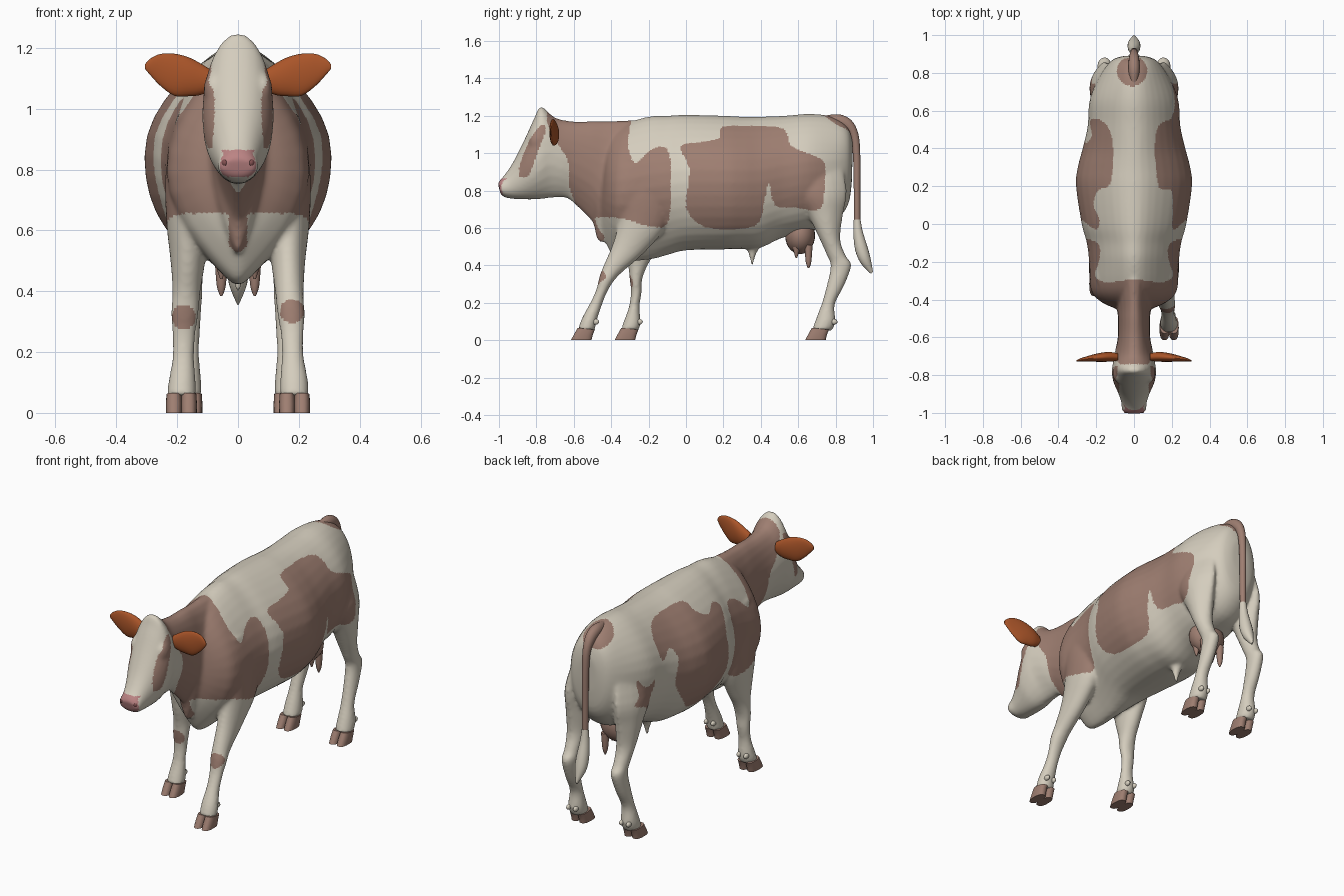
import bpy, bmesh, math
from mathutils import Matrix


def material(name, rgb):
    m = bpy.data.materials.new(name)
    m.diffuse_color = (*rgb, 1)
    return m


CREAM = material("cream hide", (0.66, 0.61, 0.51))
BROWN = material("brown hide", (0.342, 0.209, 0.165))
PINK = material("pink nose", (0.50, 0.23, 0.23))
DARK = material("dark nostril", (0.22, 0.08, 0.08))
ORANGE = material("orange ear", (0.40, 0.09, 0.022))


def spline(rows, steps):
    """Catmull-Rom interpolation of section tuples."""
    out = []
    for i in range(len(rows) - 1):
        p0, p1 = rows[max(i - 1, 0)], rows[i]
        p2, p3 = rows[i + 1], rows[min(i + 2, len(rows) - 1)]
        for k in range(steps):
            t = k / steps
            out.append([0.5 * (2 * b + (c - a) * t + (2 * a - 5 * b + 4 * c - d) * t * t
                               + (3 * b - a - 3 * c + d) * t ** 3)
                        for a, b, c, d in zip(p0, p1, p2, p3)])
    return out + [list(rows[-1])]


def power(v, e):
    return math.copysign(abs(v) ** (2 / e), v)


def loft(bm, rows, side=1, e=2.0, steps=4, n=24, dx=0.0):
    """Skin oval rings; row = (y1, z1, y2, z2, half width[, x centre, top taper, bottom taper])."""
    rows = [tuple(r) + (0,) * (8 - len(r)) for r in rows]
    rings = []
    for y1, z1, y2, z2, w, xc, top, low in spline(rows, steps):
        ring = []
        for k in range(n):
            a = 2 * math.pi * k / n
            c, s = power(math.cos(a), e), power(math.sin(a), e)
            s *= 1 - (top if c > 0 else low) * c * c
            ring.append(bm.verts.new((side * (xc + dx + w * s),
                                      (y1 + y2 + (y1 - y2) * c) / 2,
                                      (z1 + z2 + (z1 - z2) * c) / 2)))
        rings.append(ring)
    for a, b in zip(rings, rings[1:]):
        for k in range(n):
            bm.faces.new((a[k], a[(k + 1) % n], b[(k + 1) % n], b[k]))
    bm.faces.new(rings[0])
    bm.faces.new(rings[-1])


def ball(bm, centre, size):
    m = Matrix.Translation(centre) @ Matrix.Diagonal((*size, 1))
    bmesh.ops.create_uvsphere(bm, u_segments=24, v_segments=14, radius=1, matrix=m)


def finish(bm, name, *mats):
    bmesh.ops.recalc_face_normals(bm, faces=bm.faces[:])
    me = bpy.data.meshes.new(name)
    bm.to_mesh(me)
    bm.free()
    for m in mats:
        me.materials.append(m)
    ob = bpy.data.objects.new(name, me)
    bpy.context.collection.objects.link(ob)
    bpy.ops.object.select_all(action='DESELECT')
    ob.select_set(True)
    bpy.context.view_layer.objects.active = ob
    bpy.ops.object.shade_smooth_by_angle(angle=math.radians(50))
    return ob


# Torso, neck with head, and legs, as overlapping lofts
TORSO = [(-.44, 1.0, -.46, .60, .09, 0, .2, .5), (-.41, 1.08, -.42, .50, .17, 0, .3, .6),
         (-.34, 1.15, -.36, .425, .228, 0, .38, .65), (-.2, 1.195, -.2, .43, .238, 0, .4, .55),
         (-.1, 1.2, -.1, .455, .25, 0, .4, .3), (0, 1.205, 0, .48, .277, 0, .38, .08),
         (.2, 1.20, .2, .485, .307, 0, .36, 0), (.3, 1.195, .3, .488, .298, 0, .36, 0),
         (.4, 1.195, .4, .495, .272, 0, .35, 0), (.53, 1.2, .51, .545, .245, 0, .28, 0),
         (.66, 1.21, .65, .58, .235, 0, .28, 0), (.78, 1.195, .78, .62, .185, 0, .25, 0),
         (.865, 1.14, .865, .72, .12), (.892, 1.05, .887, .85, .055)]
HEAD = [(-.2, 1.18, -.3, .55, .13, 0, .2, .5), (-.4, 1.172, -.46, .52, .095, 0, .1, .7),
        (-.5, 1.172, -.5, .63, .085, 0, 0, .6), (-.6, 1.17, -.6, .73, .086, 0, 0, .5),
        (-.7, 1.19, -.64, .76, .10, 0, .1, .35), (-.775, 1.25, -.70, .762, .112, 0, .1, .3),
        (-.81, 1.19, -.75, .757, .118, 0, 0, .3), (-.865, 1.07, -.80, .752, .110, 0, 0, .25),
        (-.92, .96, -.86, .752, .085, 0, 0, .1), (-.965, .89, -.92, .755, .068),
        (-.995, .855, -.965, .762, .066), (-1.006, .835, -.99, .778, .052)]
SHOULDER = [(-.35, .98, -.16, .98, .05, .15), (-.37, .8, -.08, .8, .075, .162),
            (-.36, .65, -.1, .62, .070, .166)]
LEG_FORWARD = SHOULDER + [
    (-.39, .52, -.22, .47, .056, .165), (-.44, .40, -.345, .36, .046, .17),
    (-.463, .34, -.39, .31, .046, .175), (-.48, .27, -.425, .25, .038, .178),
    (-.512, .2, -.452, .18, .036, .18), (-.555, .12, -.478, .1, .046, .184),
    (-.578, .06, -.487, .05, .048, .185)]
LEG_STANDING = SHOULDER + [
    (-.335, .5, -.16, .48, .056, .165), (-.31, .4, -.21, .39, .046, .17),
    (-.302, .33, -.235, .32, .046, .175), (-.295, .26, -.238, .25, .038, .178),
    (-.305, .18, -.248, .18, .036, .18), (-.333, .1, -.243, .09, .046, .184),
    (-.347, .06, -.255, .05, .048, .185)]
LEG_HIND = [(.54, .98, .82, 1.0, .05, .125, 0, .4), (.57, .8, .86, .8, .078, .155, 0, .5),
            (.645, .68, .84, .67, .07, .157, 0, .4), (.71, .55, .825, .54, .053, .157, 0, .2),
            (.75, .46, .855, .45, .041, .156), (.773, .4, .885, .4, .039, .156),
            (.757, .31, .845, .29, .037, .16), (.727, .2, .795, .19, .036, .164),
            (.697, .12, .8, .1, .046, .167), (.675, .06, .78, .05, .048, .167)]

bm = bmesh.new()
loft(bm, TORSO, e=2.1, n=36)
loft(bm, HEAD, e=2.1)
loft(bm, LEG_FORWARD, 1)
loft(bm, LEG_STANDING, -1)
for s in (1, -1):
    loft(bm, LEG_HIND, s)
    ball(bm, (s * .083, -.79, 1.06), (.03, .05, .06))       # brow
loft(bm, [(.31, .52, .41, .52, .04), (.335, .46, .375, .46, .022), (.35, .395, .358, .395, .008)])  # navel
rough = finish(bm, "body_rough")
rm = rough.modifiers.new("fuse", 'REMESH')
rm.mode, rm.voxel_size = 'VOXEL', 0.0085
sm = rough.modifiers.new("soften", 'SMOOTH')
sm.factor, sm.iterations = 0.5, 12
mesh = bpy.data.meshes.new_from_object(rough.evaluated_get(bpy.context.evaluated_depsgraph_get()))
bpy.data.objects.remove(rough)
body = bpy.data.objects.new("body", mesh)
bpy.context.collection.objects.link(body)
mesh.materials.clear()
for m in (CREAM, BROWN, PINK):
    mesh.materials.append(m)


# Hide patches, drawn as rounded side outlines (y, z)
def patch(points):
    curve = spline([points[-1]] + points + points[:2], 3)[3:-3]
    return curve, [f(p[i] for p in curve) for i in (0, 1) for f in (min, max)]


NECK = patch([(-.745, 1.2), (-.66, 1.3), (-.31, 1.3), (-.295, 1.18), (-.31, 1.04), (-.27, .945),
              (-.2, 1.01), (-.12, 1.035), (-.085, .97), (-.08, .8), (-.10, .62), (-.2, .61),
              (-.32, .645), (-.42, .65), (-.43, .55), (-.48, .53), (-.53, .6), (-.58, .7),
              (-.625, .83), (-.63, .96), (-.70, 1.07)])
CHEEK = patch([(-.77, 1.15), (-.75, 1.12), (-.8, .99), (-.84, .88), (-.89, .875), (-.885, .95), (-.83, 1.08)])
FLANK_R = patch([(-.03, 1.035), (.08, 1.06), (.18, 1.08), (.19, 1.14), (.35, 1.145), (.52, 1.13), (.56, 1.04),
                 (.65, 1.0), (.74, .95), (.74, .84), (.72, .7), (.58, .71), (.475, .72), (.445, .84),
                 (.42, .75), (.39, .63), (.29, .595), (.1, .605), (0, .71), (.02, .91)])
FLANK_L = patch([(-.03, 1.04), (.02, 1.08), (.1, 1.05), (.18, 1.09), (.21, 1.145), (.35, 1.145), (.5, 1.13),
                 (.56, 1.05), (.54, .95), (.47, 1.0), (.43, .93), (.46, .8), (.37, .66), (.29, .595),
                 (.1, .605), (0, .71), (.02, .91)])
THIGH_L = patch([(.62, .88), (.68, .85), (.74, .91), (.74, .83), (.78, .78), (.7, .75), (.66, .7), (.645, .79)])


def inside(y, z, shape):
    curve, (y0, y9, z0, z9) = shape
    hit = False
    if y0 < y < y9 and z0 < z < z9:
        for (y1, z1), (y2, z2) in zip(curve, curve[1:] + curve[:1]):
            if (z1 > z) != (z2 > z) and y < (y2 - y1) * (z - z1) / (z2 - z1) + y1:
                hit = not hit
    return hit


def hide(c, nrm):
    x, y, z = c
    if y < -.96 and .775 < z < .865 and nrm.y < -.5:
        return 2
    if inside(y, z, NECK):
        return 0 if (y < -.38 and z < .655 and abs(x) > .03) else 1
    if abs(x) > .06 and inside(y, z, CHEEK):
        return 1
    if abs(x) > .08 and any(inside(y, z, p) for p in ([FLANK_R] if x > 0 else [FLANK_L, THIGH_L])):
        return 1
    if z > 1.1 and (x + .01) ** 2 + (y - .81) ** 2 < .08 ** 2:
        return 1
    knee_y, knee_z = (-.45, .335) if x > 0 else (-.3, .315)
    if nrm.y < -.2 and abs(y - knee_y) < .06 and (abs(x) - .178) ** 2 + (z - knee_z) ** 2 < .04 ** 2:
        return 1
    return 0


for p in mesh.polygons:
    p.use_smooth = True
    p.material_index = hide(p.center, p.normal)

# Cloven hooves and dewclaws
for name, s, y in (("front_hoof_right", 1, -.615), ("front_hoof_left", -1, -.382),
                   ("hind_hoof_right", 1, .637), ("hind_hoof_left", -1, .637)):
    xc = .168 if y > 0 else .186
    bm = bmesh.new()
    for d in (-.0245, .0245):
        loft(bm, [(y, 0, y + .11, 0, .026), (y + .016, .03, y + .117, .03, .0265),
                  (y + .036, .066, y + .128, .056, .0245)], s, e=2.5, steps=2, dx=xc + d)
    finish(bm, name, BROWN)
    bm = bmesh.new()
    for d in (-.022, .022):
        ball(bm, (s * (xc + d), y + (.153 if y > 0 else .131), .098), (.012, .02, .015))
    finish(bm, name.replace("hoof", "dewclaws"), CREAM)

# Tail and its tuft
bm = bmesh.new()
loft(bm, [(.74, 1.2, .74, 1.14, .02), (.82, 1.207, .80, 1.14, .03), (.885, 1.175, .85, 1.12, .028),
          (.922, 1.1, .88, 1.08, .022), (.932, .98, .893, .98, .019), (.932, .8, .897, .8, .018),
          (.932, .63, .898, .63, .017)], n=16)
finish(bm, "tail", BROWN)
bm = bmesh.new()
loft(bm, [(.933, .645, .897, .645, .018), (.945, .58, .895, .57, .025), (.97, .5, .905, .48, .034),
          (.986, .44, .935, .41, .03), (1.0, .365, .988, .355, .004)], n=16)
finish(bm, "tail_tuft", CREAM)

# Udder with four teats
bm = bmesh.new()
ball(bm, (0, .61, .56), (.105, .08, .10))
for s in (1, -1):
    for y, z in ((.655, .385), (.59, .44)):
        loft(bm, [(y - .022, .51, y + .022, .51, .022), (y - .015, z + .035, y + .015, z + .035, .015),
                  (y - .004, z, y + .004, z, .004)], s, n=12, dx=.055)
finish(bm, "udder", BROWN)

# Ears: lofted leaf along y, then turned to point sideways
for name, s in (("ear_right", 1), ("ear_left", -1)):
    bm = bmesh.new()
    loft(bm, [(.085, 1.125, .085, 1.06, .02, .01), (.125, 1.15, .125, 1.045, .025, .012),
              (.165, 1.17, .165, 1.041, .025, .01), (.21, 1.181, .21, 1.043, .02, .006),
              (.255, 1.18, .255, 1.075, .013, 0), (.288, 1.165, .288, 1.11, .008, -.006),
              (.305, 1.147, .305, 1.13, .003, -.01)])
    for v in bm.verts:
        x, y, z = v.co
        v.co = (s * y, x - .715, z)
    finish(bm, name, ORANGE)

# Nostrils
for name, s in (("nostril_right", 1), ("nostril_left", -1)):
    bm = bmesh.new()
    ball(bm, (s * .043, -.986, .822), (.012, .016, .014))
    finish(bm, name, DARK)
